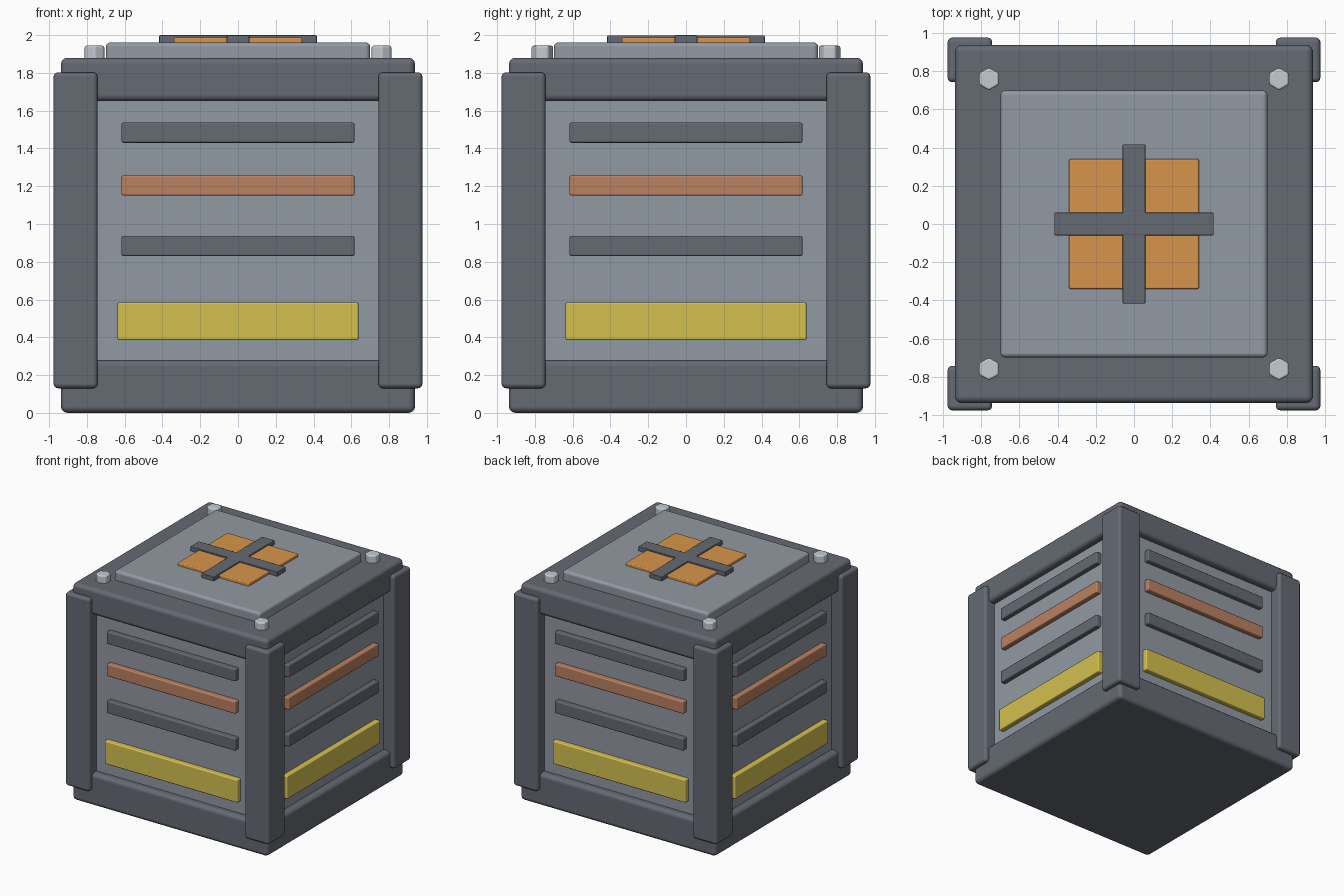
import bpy
import math

cube = bpy.data.objects.get("Cube")
if cube:
    bpy.data.objects.remove(cube, do_unlink=True)


def material(name, rgb):
    mat = bpy.data.materials.new(name)
    mat.use_nodes = True
    mat.diffuse_color = (*rgb, 1)
    mat.node_tree.nodes["Principled BSDF"].inputs["Base Color"].default_value = (*rgb, 1)
    return mat


DARK = material("dark steel", (0.13, 0.142, 0.17))
PANEL = material("grey steel", (0.29, 0.32, 0.365))
COPPER = material("copper", (0.49, 0.22, 0.12))
YELLOW = material("warning yellow", (0.66, 0.53, 0.08))
ORANGE = material("orange", (0.68, 0.30, 0.07))
BOLT = material("light metal", (0.56, 0.59, 0.65))


def finish(obj, name, mat, bevel, segments):
    """Name, colour, bevel and smooth the active object."""
    obj.name = name
    obj.data.materials.append(mat)
    bpy.ops.object.shade_smooth_by_angle(angle=math.radians(35))
    mod = obj.modifiers.new("Bevel", 'BEVEL')
    mod.width = bevel
    mod.segments = segments
    mod.limit_method = 'ANGLE'
    mod.harden_normals = True
    return obj


def box(name, mat, low, high, bevel=0.02, segments=3, turn=0.0):
    """Bevelled box between two corners, turned about the z axis."""
    centre = [(a + b) / 2 for a, b in zip(low, high)]
    c, s = math.cos(turn), math.sin(turn)
    x, y, z = centre
    bpy.ops.mesh.primitive_cube_add(size=1, location=(c * x - s * y, s * x + c * y, z),
                                    rotation=(0, 0, turn))
    obj = bpy.context.object
    obj.scale = [b - a for a, b in zip(low, high)]
    bpy.ops.object.transform_apply(location=False, rotation=False, scale=True)
    return finish(obj, name, mat, bevel, segments)


def slab(name, mat, half, bottom, top, bevel):
    return box(name, mat, (-half, -half, bottom), (half, half, top), bevel)


# Body, frames and lid
slab("body", PANEL, 0.875, 0.1, 1.8, 0.01)
slab("bottom_frame", DARK, 0.938, 0, 0.28, 0.035)
slab("top_frame", DARK, 0.938, 1.65, 1.88, 0.035)
slab("lid", PANEL, 0.70, 1.84, 1.962, 0.025)

# Lid emblem: plate under a cross
slab("emblem_plate", ORANGE, 0.34, 1.94, 1.988, 0.008)
box("cross_bar_x", DARK, (-0.417, -0.06, 1.94), (0.417, 0.06, 2.0), 0.006, 2)
box("cross_bar_y", DARK, (-0.06, -0.417, 1.94), (0.06, 0.417, 1.999), 0.006, 2)

# Strips on each wall: name, material, half width, bottom, top
STRIPS = [("lower_slat", DARK, 0.617, 0.83, 0.937),
          ("middle_slat", COPPER, 0.617, 1.15, 1.257),
          ("upper_slat", DARK, 0.617, 1.43, 1.537),
          ("warning_strip", YELLOW, 0.638, 0.385, 0.585)]

for side, turn in zip(("front", "left", "back", "right"), (0, 1, 2, 3)):
    for name, mat, half, low, high in STRIPS:
        box(f"{side}_{name}", mat, (-half, -0.92, low), (half, -0.86, high),
            0.01, 2, turn * math.pi / 2)

# Corner posts and hexagonal bolts
for sx, label_x in ((-1, "right"), (1, "left")):
    for sy, label_y in ((-1, "front"), (1, "back")):
        corner = f"{label_y}_{label_x}"
        x, y = sorted((sx * 0.743, sx * 0.977)), sorted((sy * 0.743, sy * 0.977))
        box(f"{corner}_post", DARK, (x[0], y[0], 0.13), (x[1], y[1], 1.803), 0.025)
        bpy.ops.mesh.primitive_cylinder_add(vertices=6, radius=0.06, depth=0.085,
                                            location=(sx * 0.76, sy * 0.76, 1.9025))
        finish(bpy.context.object, f"{corner}_bolt", BOLT, 0.012, 2)
